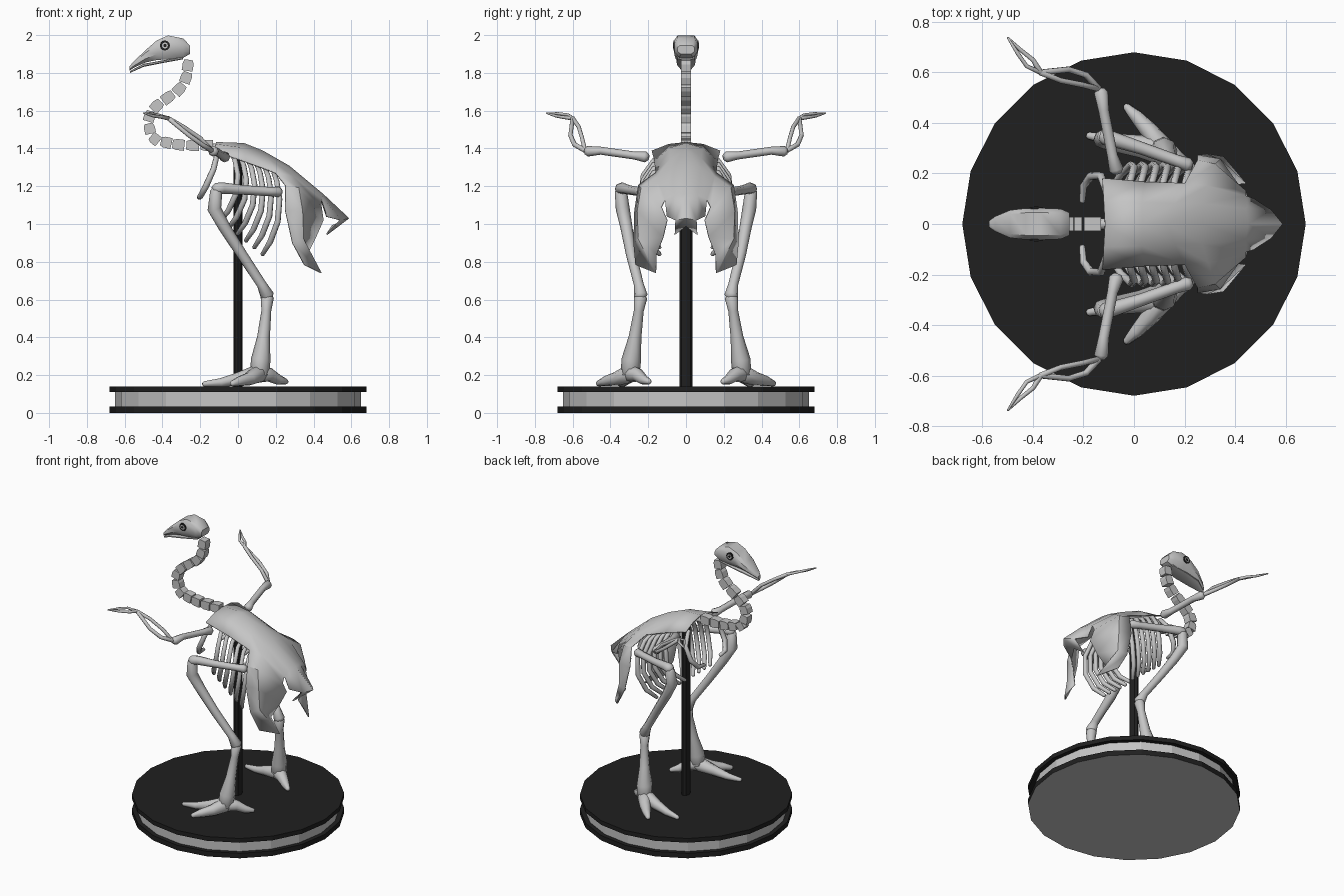
import bpy, bmesh, math
from mathutils import Vector

if "Cube" in bpy.data.objects:
    bpy.data.objects.remove(bpy.data.objects["Cube"])


def material(name, v):
    m = bpy.data.materials.new(name)
    m.diffuse_color = (v, v, v, 1)
    m.use_nodes = True
    m.node_tree.nodes["Principled BSDF"].inputs["Base Color"].default_value = m.diffuse_color
    return m


BONE = material("bone grey", 0.56)
BLACK = material("black", 0.014)


def finish(bm, name, mat, mirror=False, smooth=True, angle=40):
    bmesh.ops.recalc_face_normals(bm, faces=bm.faces)
    me = bpy.data.meshes.new(name)
    bm.to_mesh(me)
    bm.free()
    me.materials.append(mat)
    ob = bpy.data.objects.new(name, me)
    bpy.context.collection.objects.link(ob)
    if smooth:
        bpy.ops.object.select_all(action='DESELECT')
        bpy.context.view_layer.objects.active = ob
        ob.select_set(True)
        bpy.ops.object.shade_smooth_by_angle(angle=math.radians(angle))
    if mirror:
        mod = ob.modifiers.new("mirror", 'MIRROR')
        mod.use_axis = (False, True, False)
    return ob


def loft(bm, rings):
    """Skin equal-length rings of points and cap both ends."""
    vs = [[bm.verts.new(p) for p in r] for r in rings]
    n = len(vs[0])
    for a, b in zip(vs, vs[1:]):
        for i in range(n):
            bm.faces.new((a[i], a[(i + 1) % n], b[(i + 1) % n], b[i]))
    bm.faces.new(vs[0][::-1])
    bm.faces.new(vs[-1])


def tube(bm, pts, radii, sides=8):
    """Tapered round bone along a path, with rounded tips."""
    pts = [Vector(p) for p in pts]
    d0 = (pts[0] - pts[1]).normalized()
    d1 = (pts[-1] - pts[-2]).normalized()
    pts = [pts[0] + d0 * radii[0] * 0.6] + pts + [pts[-1] + d1 * radii[-1] * 0.6]
    radii = [radii[0] * 0.55] + list(radii) + [radii[-1] * 0.55]
    u, rings = None, []
    for i, p in enumerate(pts):
        t = (pts[min(i + 1, len(pts) - 1)] - pts[max(i - 1, 0)]).normalized()
        if u is None:
            u = t.orthogonal()
        u = (u - t * u.dot(t)).normalized()
        w = t.cross(u)
        rings.append([p + (u * math.cos(a) + w * math.sin(a)) * radii[i]
                      for a in (2 * math.pi * k / sides for k in range(sides))])
    loft(bm, rings)


def bones(name, parts, mirror=True):
    bm = bmesh.new()
    for pts, radii in parts:
        tube(bm, pts, radii)
    return finish(bm, name, BONE, mirror, angle=60)


def disc(name, rx, ry, z0, z1, sides, mat):
    bm = bmesh.new()
    loft(bm, [[(rx * math.cos(2 * math.pi * k / sides), ry * math.sin(2 * math.pi * k / sides), z)
               for k in range(sides)] for z in (z0, z1)])
    return finish(bm, name, mat, smooth=False)


# Display stand: dark discs around a grey band, plus the pole
lower = disc("base_lower_disc", 0.68, 0.68, 0, 0.035, 20, BLACK)
lower.data.materials.append(BONE)
for f in lower.data.polygons:
    if f.normal.z < -0.9:
        f.material_index = 1
disc("base_band", 0.65, 0.65, 0.03, 0.115, 20, BONE)
disc("base_upper_disc", 0.68, 0.68, 0.11, 0.14, 20, BLACK)
disc("support_pole", 0.024, 0.034, 0.13, 1.37, 8, BLACK)

# Back and pelvis shell: half grids, mirrored
front = [[(-.115, 0, 1.43), (-.12, .09, 1.42), (-.125, .18, 1.385)],
         [(.03, 0, 1.425), (.03, .085, 1.40), (.04, .165, 1.33)],
         [(.13, 0, 1.385), (.16, .08, 1.345), (.20, .16, 1.27)]]
rear = [front[2] + [(.25, .25, 1.205), (.25, .27, 1.07), (.288, .275, .90), (.352, .265, .783)],
        [(.27, 0, 1.305), (.27, .08, 1.29), (.29, .15, 1.25), (.32, .235, 1.19),
         (.34, .255, 1.07), (.345, .25, .92), (.44, .16, .74)],
        [(.45, 0, 1.155), (.44, .06, 1.15), (.44, .11, 1.13), (.44, .13, 1.09),
         (.45, .10, 1.02), (.41, .12, .93), (.365, .155, .84)]]
tail = [rear[2][:3],
        [(.585, 0, 1.03), (.54, .055, 1.02), (.47, .10, 1.04)]]
tail_tip = [tail[1][:2], [(.50, 0, .99), (.47, .06, .945)]]
bm = bmesh.new()
for grid in (front, rear, tail, tail_tip):
    vs = [[bm.verts.new(p) for p in row] for row in grid]
    for a, b in zip(vs, vs[1:]):
        for j in range(len(a) - 1):
            bm.faces.new((a[j], b[j], b[j + 1], a[j + 1]))
bmesh.ops.remove_doubles(bm, verts=bm.verts, dist=0.001)
shell = finish(bm, "back_shell", BONE, mirror=True, angle=35)
sol = shell.modifiers.new("thickness", 'SOLIDIFY')
sol.thickness = 0.008
sol.offset = 0

# Spine under the shell
bones("spine", [([(-.14, 0, 1.405), (.0, 0, 1.40), (.13, 0, 1.36), (.27, 0, 1.28)],
                 [.022, .022, .022, .015])], mirror=False)

# Ribs, longer toward the back, and the curved collar bones
ribs = []
for i in range(6):
    t = i / 5
    x, top, end = -.03 + .22 * t, 1.37 - .10 * t, 1.02 - .18 * t
    h = top - end
    ribs.append(([(x, .08, top), (x + .015, .17, top - .1 * h), (x + .03, .225, top - .32 * h),
                  (x + .02, .235, top - .6 * h), (x - .02, .20, top - .85 * h),
                  (x - .06, .14, end)], [.013, .014, .015, .016, .016, .012]))
bones("ribs", ribs)
bones("collar_bone", [([(-.11, .13, 1.37), (-.13, .19, 1.29), (-.17, .19, 1.20), (-.20, .15, 1.145),
                        (-.205, .09, 1.14)], [.014, .016, .017, .015, .012])])

# Neck: separate wedge-shaped vertebrae
path = [(-.265, 1.84), (-.275, 1.775), (-.31, 1.715), (-.37, 1.67), (-.43, 1.625), (-.468, 1.57),
        (-.468, 1.505), (-.44, 1.45), (-.38, 1.432), (-.315, 1.42), (-.24, 1.416), (-.165, 1.416)]
path = [Vector((x, 0, z)) for x, z in path]
bm = bmesh.new()
for i, p in enumerate(path):
    a, b = path[max(i - 1, 0)], path[min(i + 1, len(path) - 1)]
    t = (b - a).normalized()
    half = (b - a).length / (2 if 0 < i < len(path) - 1 else 1) * 0.45
    n = t.cross(Vector((0, 1, 0)))
    loft(bm, [[p + t * half * s + n * sn * r + Vector((0, sy * .027, 0))
               for sn, sy in ((-1, -1), (1, -1), (1, 1), (-1, 1))]
              for s, r in ((-1, .022), (-.3, .029), (1, .029))])
finish(bm, "neck_vertebrae", BONE, smooth=False)


# Skull and lower jaw lofted along x: (x, bottom, top, half width)
def head_part(name, sections):
    bm = bmesh.new()
    rings = []
    for x, b, t, w in sections:
        h = t - b
        side = [(w * .6, b), (w, b + h * .3), (w, t - h * .22), (w * .72, t)]
        rings.append([(x, y, z) for y, z in side] + [(x, -y, z) for y, z in side[::-1]])
    loft(bm, rings)
    finish(bm, name, BONE, angle=40)


head_part("skull", [(-.575, 1.812, 1.835, .012), (-.55, 1.828, 1.862, .03), (-.49, 1.855, 1.92, .055),
                    (-.43, 1.868, 1.972, .062), (-.37, 1.872, 1.998, .063), (-.29, 1.88, 1.982, .06),
                    (-.255, 1.90, 1.945, .045)])
head_part("lower_jaw", [(-.572, 1.80, 1.81, .012), (-.5, 1.832, 1.848, .045),
                        (-.4, 1.852, 1.866, .05), (-.29, 1.872, 1.885, .045)])


# Eye sockets and eyeballs
def eye(name, r, y0, y1, mat):
    bm = bmesh.new()
    loft(bm, [[(-.387 + r * math.cos(k * math.pi / 6), y, 1.945 + r * math.sin(k * math.pi / 6))
               for k in range(12)] for y in (y0, y1)])
    finish(bm, name, mat, mirror=True, smooth=False)


eye("eye_socket", .027, .059, .066, BLACK)
eye("eyeball", .016, .062, .068, BONE)
eye("pupil", .009, .064, .070, BLACK)

# Legs
bones("thigh_bone", [([(.215, .235, 1.17), (.17, .25, 1.172), (.03, .30, 1.18), (-.08, .335, 1.19),
                       (-.115, .345, 1.185)], [.028, .024, .025, .03, .033])])
bones("shin_bone", [([(-.115, .345, 1.175), (-.125, .335, 1.08), (-.07, .315, .98), (.02, .29, .84),
                      (.125, .25, .68), (.155, .24, .62)], [.032, .037, .032, .028, .026, .037])])
hub = (.115, .295, .21)
bones("foot", [([(.155, .24, .61), (.15, .25, .54), (.135, .27, .40), (.12, .29, .28), hub],
                [.035, .026, .034, .052, .05]),
               ([hub, (.0, .32, .18), (-.09, .335, .16), (-.18, .35, .153)], [.05, .034, .024, .014]),
               ([hub, (.06, .37, .18), (.01, .425, .168), (-.03, .465, .155)], [.05, .036, .027, .015]),
               ([hub, (.17, .255, .20), (.215, .225, .175), (.255, .195, .165)], [.05, .036, .027, .015])])

# Arms: upper arm, paired forearm bones, thin hand bones
bones("upper_arm", [([(-.07, .215, 1.355), (-.085, .27, 1.362), (-.12, .45, 1.388), (-.13, .52, 1.385)],
                     [.029, .021, .021, .028])])
elbow, wrist, tip = (-.14, .535, 1.39), (-.37, .60, 1.56), (-.50, .738, 1.587)
bones("forearm", [([elbow, (-.19, .59, 1.42), (-.26, .612, 1.47), wrist], [.014, .013, .012, .012]),
                  ([elbow, (-.20, .55, 1.455), (-.29, .568, 1.515), wrist], [.012, .011, .011, .012])])
bones("hand", [([wrist, (-.40, .65, 1.565), (-.45, .69, 1.572), tip], [.012, .009, .008, .004]),
               ([wrist, (-.425, .625, 1.578), (-.46, .675, 1.584), tip], [.01, .008, .008, .004])])
